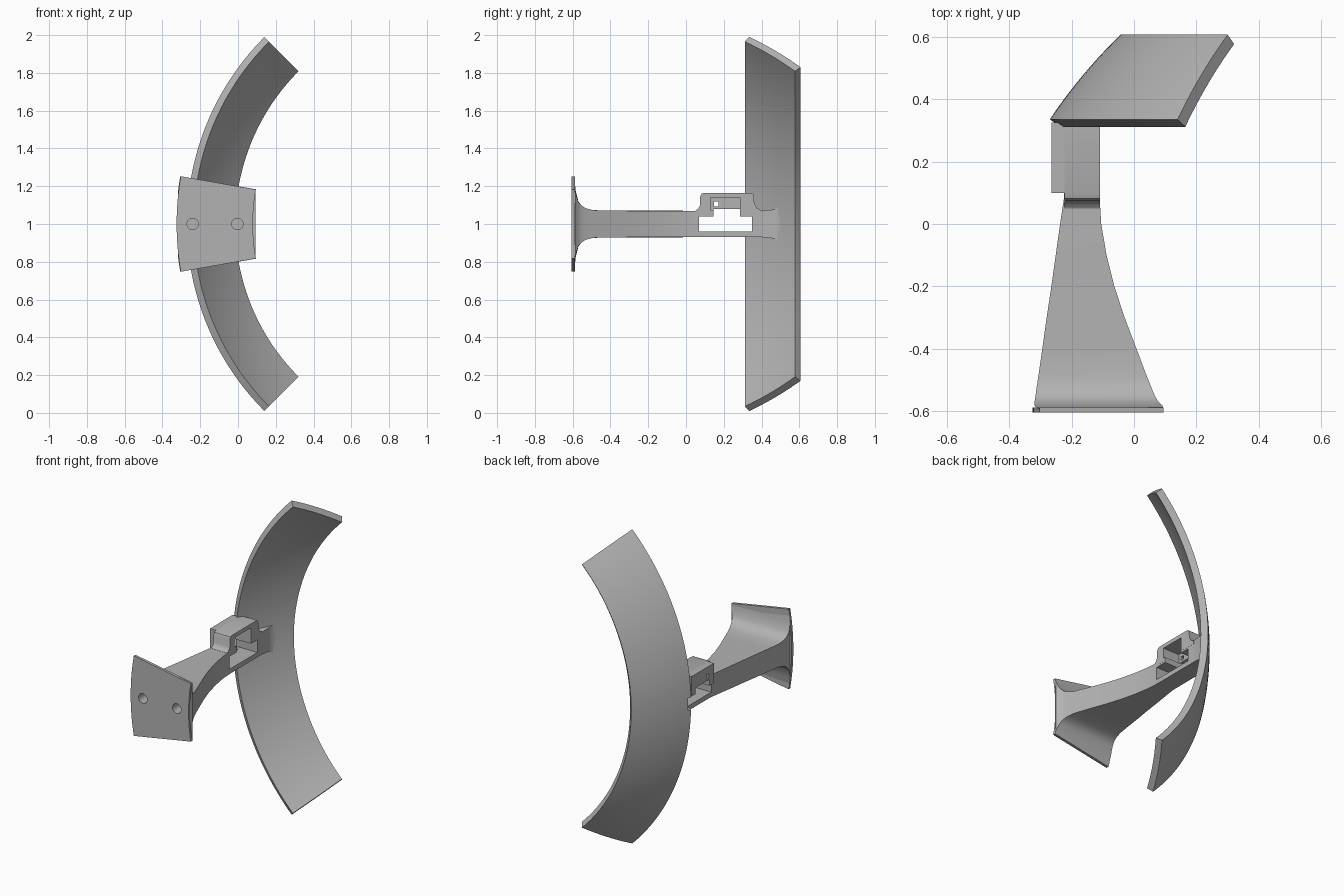
import bpy, bmesh, math
from mathutils import Vector

if "Cube" in bpy.data.objects:
    bpy.data.objects.remove(bpy.data.objects["Cube"], do_unlink=True)

grey = bpy.data.materials.new("plain grey")
grey.use_nodes = True
grey.diffuse_color = (0.45, 0.45, 0.45, 1)
grey.node_tree.nodes["Principled BSDF"].inputs["Base Color"].default_value = (0.45, 0.45, 0.45, 1)

# Shared centre that the band and the mounting plate curve around
CENTRE = Vector((1.13, -0.604, 1.0))


def loft(name, rings):
    """Skin a list of equal-length closed rings and cap both ends."""
    bm = bmesh.new()
    rows = [[bm.verts.new(p) for p in ring] for ring in rings]
    n = len(rows[0])
    for a, b in zip(rows, rows[1:]):
        for i in range(n):
            j = (i + 1) % n
            bm.faces.new((a[i], a[j], b[j], b[i]))
    bm.faces.new(rows[0])
    bm.faces.new(rows[-1])
    bmesh.ops.recalc_face_normals(bm, faces=bm.faces)
    mesh = bpy.data.meshes.new(name)
    bm.to_mesh(mesh)
    bm.free()
    mesh.materials.append(grey)
    obj = bpy.data.objects.new(name, mesh)
    bpy.context.collection.objects.link(obj)
    return obj


def box(name, x0, x1, y0, y1, z0, z1):
    return loft(name, [[(x, y0, z0), (x, y1, z0), (x, y1, z1), (x, y0, z1)]
                       for x in (x0, x1)])


def cut(obj, cutters):
    bpy.context.view_layer.objects.active = obj
    for c in cutters:
        mod = obj.modifiers.new("cut", 'BOOLEAN')
        mod.operation, mod.solver, mod.object = 'DIFFERENCE', 'EXACT', c
        bpy.ops.object.modifier_apply(modifier=mod.name)


def polar(radius, angle, y):
    """Point on a circle about the shared axis, angle measured from -x."""
    return (CENTRE.x - radius * math.cos(angle), y, CENTRE.z + radius * math.sin(angle))


# Curved band: a slice of a spherical shell, 90 degrees long
def band_ring(angle, steps=10):
    lats = [math.radians(33.85 + (45.9 - 33.85) * k / steps) for k in range(steps + 1)]
    edge = [(1.686, t) for t in lats] + [(1.644, t) for t in reversed(lats)]
    return [polar(r * math.cos(t), angle, CENTRE.y + r * math.sin(t)) for r, t in edge]


band = loft("curved_band", [band_ring(math.radians(a * 1.5)) for a in range(-30, 31)])

# Mounting plate: a thin ring sector
sweep = [math.radians(a) for a in range(-10, 11)]
plate = loft("mounting_plate",
             [[polar(1.455, a, y) for a in sweep] + [polar(1.051, a, y) for a in reversed(sweep)]
              for y in (-0.605, -0.588)])

# Arm: stations of y, left x, right x, left half height, right half height
stations = [
    (-0.592, -0.306, 0.093, 0.252, 0.184), (-0.584, -0.318, 0.092, 0.175, 0.160),
    (-0.570, -0.319, 0.078, 0.120, 0.118), (-0.553, -0.316, 0.068, 0.098, 0.098),
    (-0.53, -0.313, 0.058, 0.083, 0.083), (-0.49, -0.307, 0.042, 0.073, 0.073),
    (-0.40, -0.294, 0.008, 0.072, 0.071), (-0.30, -0.280, -0.030, 0.072, 0.070),
    (-0.20, -0.265, -0.063, 0.071, 0.070), (-0.10, -0.251, -0.088, 0.071, 0.070),
    (0.00, -0.237, -0.105, 0.070, 0.070), (0.08, -0.225, -0.110, 0.070, 0.070),
    (0.34, -0.225, -0.110, 0.070, 0.070), (0.40, -0.200, -0.110, 0.070, 0.070),
    (0.46, -0.155, -0.106, 0.076, 0.076), (0.49, -0.130, -0.096, 0.086, 0.086),
    (0.513, -0.105, -0.078, 0.100, 0.100),
]
arm = loft("arm", [[(l, y, 1 - hl), (r, y, 1 - hr), (r, y, 1 + hr), (l, y, 1 + hl)]
                   for y, l, r, hl, hr in stations])

# Raised clip housing on the arm, with a shoulder on its outer side
profile = [(0.05, 1.05), (0.05, 1.071), (0.064, 1.08), (0.075, 1.10), (0.075, 1.145),
           (0.082, 1.16), (0.097, 1.165), (0.345, 1.165), (0.357, 1.155), (0.362, 1.11),
           (0.375, 1.085), (0.40, 1.071), (0.40, 1.05)]
housing = loft("clip_housing", [[(x, y, z) for y, z in profile] for x in (-0.223, -0.1095)])
shoulder = box("clip_shoulder", -0.265, -0.215, 0.10, 0.325, 1.03, 1.165)

# Openings: through window, notch, blind pocket and a small peep hole
window = box("window_cutter", -0.5, 0.1, 0.07, 0.35, 0.96, 1.04)
notch = box("notch_cutter", -0.5, 0.1, 0.145, 0.285, 1.03, 1.08)
pocket = box("pocket_cutter", -0.225, 0.1, 0.13, 0.285, 1.075, 1.14)
peep = box("peep_cutter", -0.5, 0.1, 0.148, 0.173, 1.093, 1.118)


# Blind screw holes in the plate
def screw_hole(x):
    turn = [math.tau * k / 32 for k in range(32)]
    return loft("screw_cutter", [[(x + 0.03 * math.cos(t), y, 1 + 0.03 * math.sin(t)) for t in turn]
                                 for y in (-0.65, -0.5)])


screws = [screw_hole(-0.24), screw_hole(-0.003)]

cut(arm, [window, notch] + screws)
cut(plate, screws)
cut(housing, [notch, pocket, peep])
cut(shoulder, [window, notch, pocket, peep])
cut(band, [window])
for c in [window, notch, pocket, peep] + screws:
    bpy.data.objects.remove(c, do_unlink=True)

# Smooth curved surfaces, keep hard edges
bpy.ops.object.select_all(action='DESELECT')
for obj in (band, plate, arm, housing, shoulder):
    obj.select_set(True)
bpy.context.view_layer.objects.active = arm
bpy.ops.object.shade_smooth_by_angle(angle=math.radians(30))
